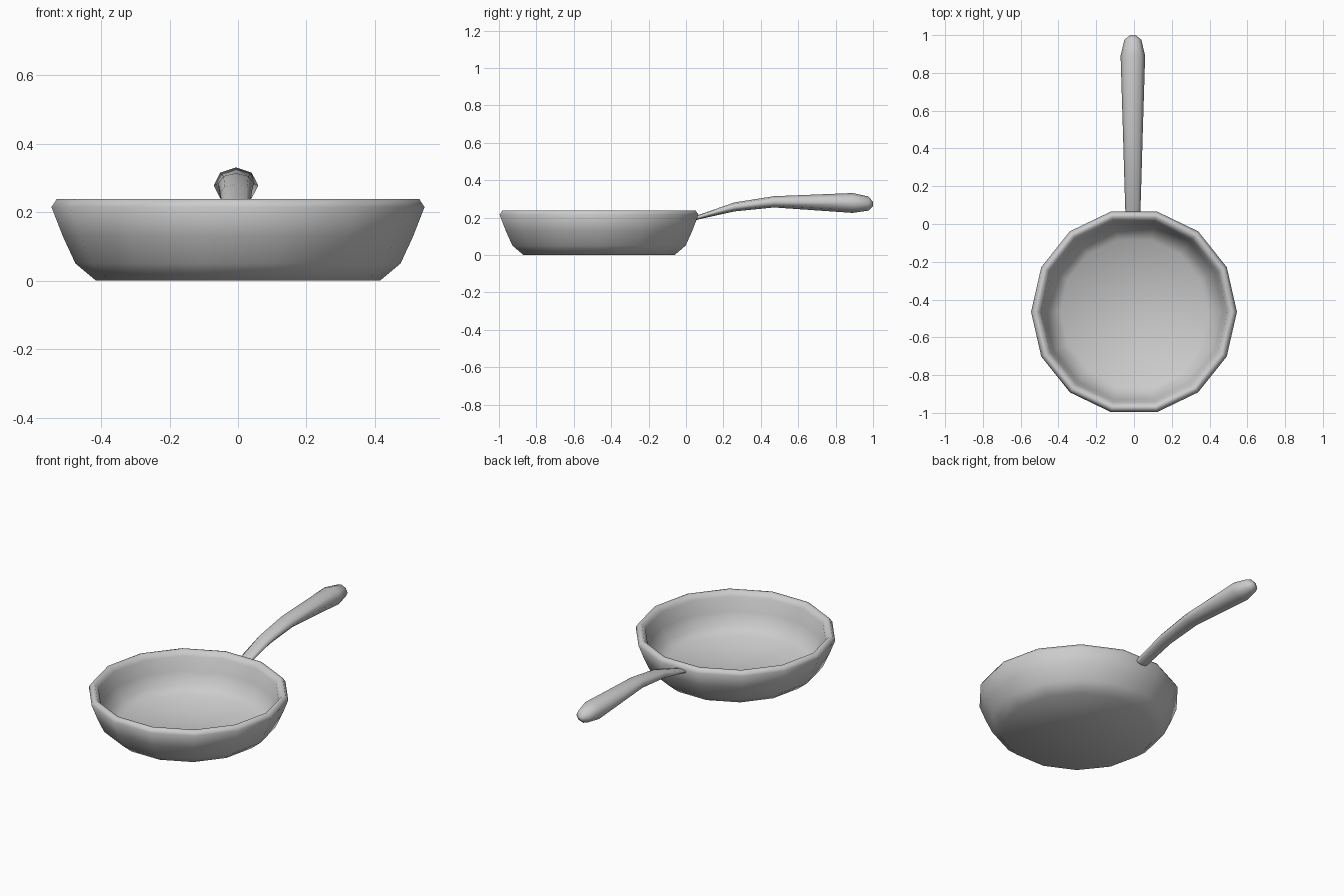
import bpy, bmesh
from math import sin, cos, pi
from mathutils import Vector

cube = bpy.data.objects.get("Cube")
if cube:
    bpy.data.objects.remove(cube)

# Single grey finish
grey = bpy.data.materials.new("grey_metal")
grey.use_nodes = True
colour = (0.6, 0.6, 0.6, 1)
grey.diffuse_color = colour
grey.node_tree.nodes["Principled BSDF"].inputs["Base Color"].default_value = colour


def skin(name, rings):
    """Bridge successive rings of points, cap both ends, shade smooth."""
    bm = bmesh.new()
    loops = [[bm.verts.new(p) for p in ring] for ring in rings]
    n = len(loops[0])
    for a, b in zip(loops, loops[1:]):
        for i in range(n):
            j = (i + 1) % n
            bm.faces.new((a[i], a[j], b[j], b[i]))
    bm.faces.new(loops[0][::-1])
    bm.faces.new(loops[-1])
    bmesh.ops.recalc_face_normals(bm, faces=bm.faces)
    for f in bm.faces:
        f.smooth = True
    mesh = bpy.data.meshes.new(name)
    bm.to_mesh(mesh)
    bm.free()
    mesh.materials.append(grey)
    obj = bpy.data.objects.new(name, mesh)
    bpy.context.collection.objects.link(obj)
    return obj


# Pan body: fourteen-sided profile from outer base over the rim to the inner floor
SIDES = 14
profile = [(0.415, 0), (0.475, 0.05), (0.512, 0.13), (0.545, 0.215),
           (0.53, 0.238), (0.512, 0.238), (0.492, 0.21), (0.475, 0.13),
           (0.44, 0.065), (0.39, 0.025)]
skin("pan_body", [[Vector((r * cos(2 * pi * i / SIDES),
                           r * sin(2 * pi * i / SIDES) - 0.465, z))
                   for i in range(SIDES)] for r, z in profile])

# Handle: eight-sided sections given as y, centre height, half width, half height
sections = [(0.03, 0.19, 0.037, 0.012), (0.07, 0.203, 0.04, 0.012),
            (0.26, 0.257, 0.046, 0.024), (0.47, 0.284, 0.052, 0.03),
            (0.89, 0.278, 0.065, 0.053), (0.975, 0.275, 0.045, 0.038),
            (1.0, 0.272, 0.014, 0.012)]
skin("handle", [[Vector((w * cos(pi * i / 4) - 0.006, y, z + h * sin(pi * i / 4)))
                 for i in range(8)] for y, z, w, h in sections])
